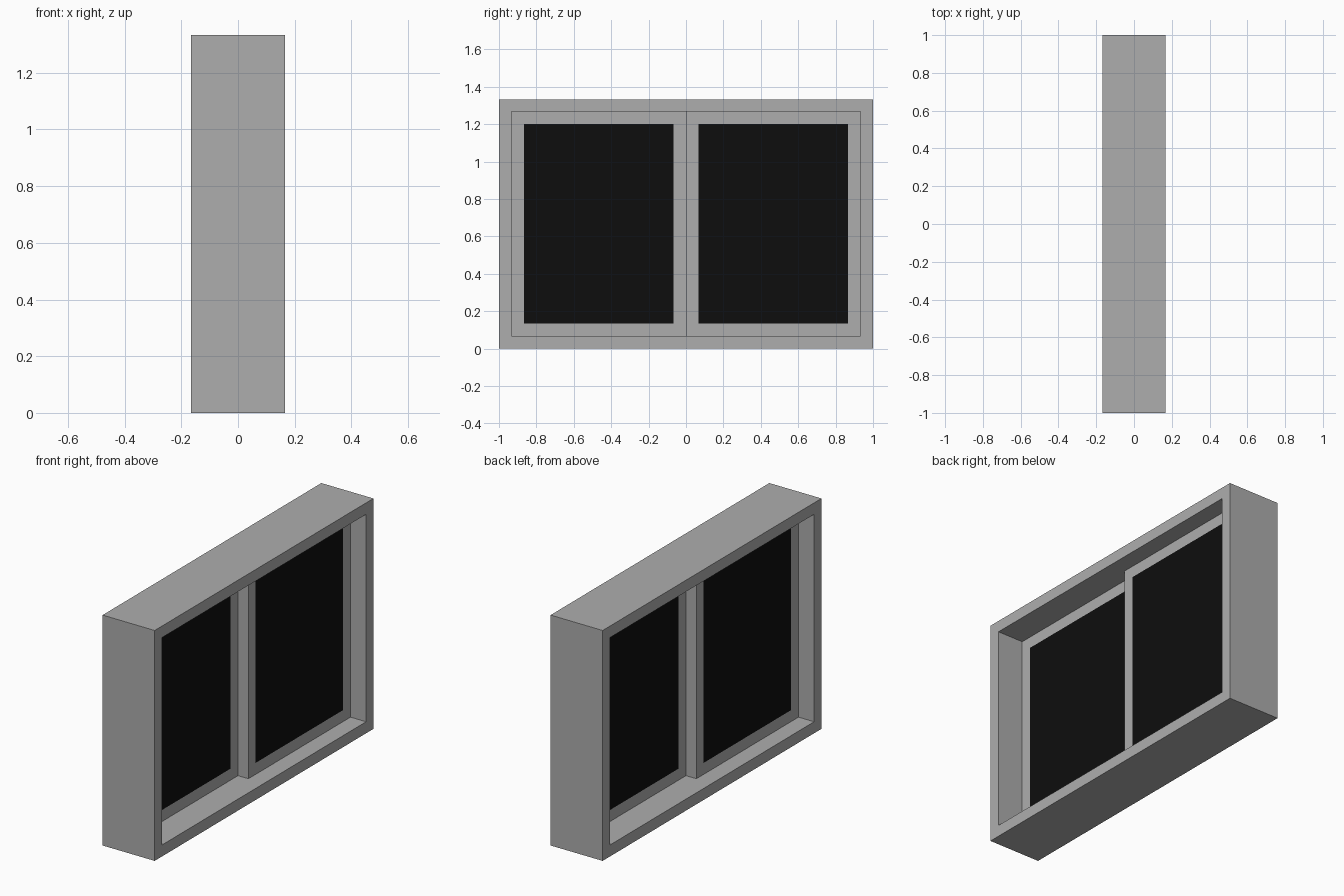
import bpy
import bmesh
from mathutils import Matrix, Vector

if "Cube" in bpy.data.objects:
    bpy.data.objects.remove(bpy.data.objects["Cube"])

U = 2 / 30  # module: bar width of frame and sashes


def material(name, rgb):
    m = bpy.data.materials.new(name)
    m.diffuse_color = (*rgb, 1)
    m.use_nodes = True
    m.node_tree.nodes["Principled BSDF"].inputs["Base Color"].default_value = m.diffuse_color
    return m


metal = material("grey_metal", (0.42, 0.42, 0.42))
dark = material("black_glass", (0.004, 0.004, 0.004))


def panel(name, size, centre, hollow):
    """Box whose two broad x faces are inset by one bar width,
    then either cut through (hollow) or coloured as glass."""
    bm = bmesh.new()
    bmesh.ops.create_cube(bm, size=1, matrix=Matrix.Translation(centre) @ Matrix.Diagonal((*size, 1)))
    bm.normal_update()
    broad = [f for f in bm.faces if abs(f.normal.x) > 0.9]
    bmesh.ops.inset_individual(bm, faces=broad, thickness=U, use_even_offset=True)
    if hollow:
        edges = [e for f in broad for e in f.edges]
        bmesh.ops.delete(bm, geom=broad, context='FACES_ONLY')
        bmesh.ops.bridge_loops(bm, edges=edges)
        bmesh.ops.recalc_face_normals(bm, faces=bm.faces[:])
    else:
        for f in broad:
            f.material_index = 1
    mesh = bpy.data.meshes.new(name)
    bm.to_mesh(mesh)
    bm.free()
    mesh.materials.append(metal)
    mesh.materials.append(dark)
    obj = bpy.data.objects.new(name, mesh)
    bpy.context.collection.objects.link(obj)
    return obj


# Outer frame, open through the middle
panel("outer_frame", (5 * U, 30 * U, 20 * U), Vector((0, 0, 10 * U)), True)

# Two sliding sashes, staggered in depth, meeting at the centre
for name, s in (("rear_sash", -1), ("front_sash", 1)):
    panel(name, (U, 14 * U, 18 * U), Vector((s * U / 2, s * 7 * U, 10 * U)), False)
